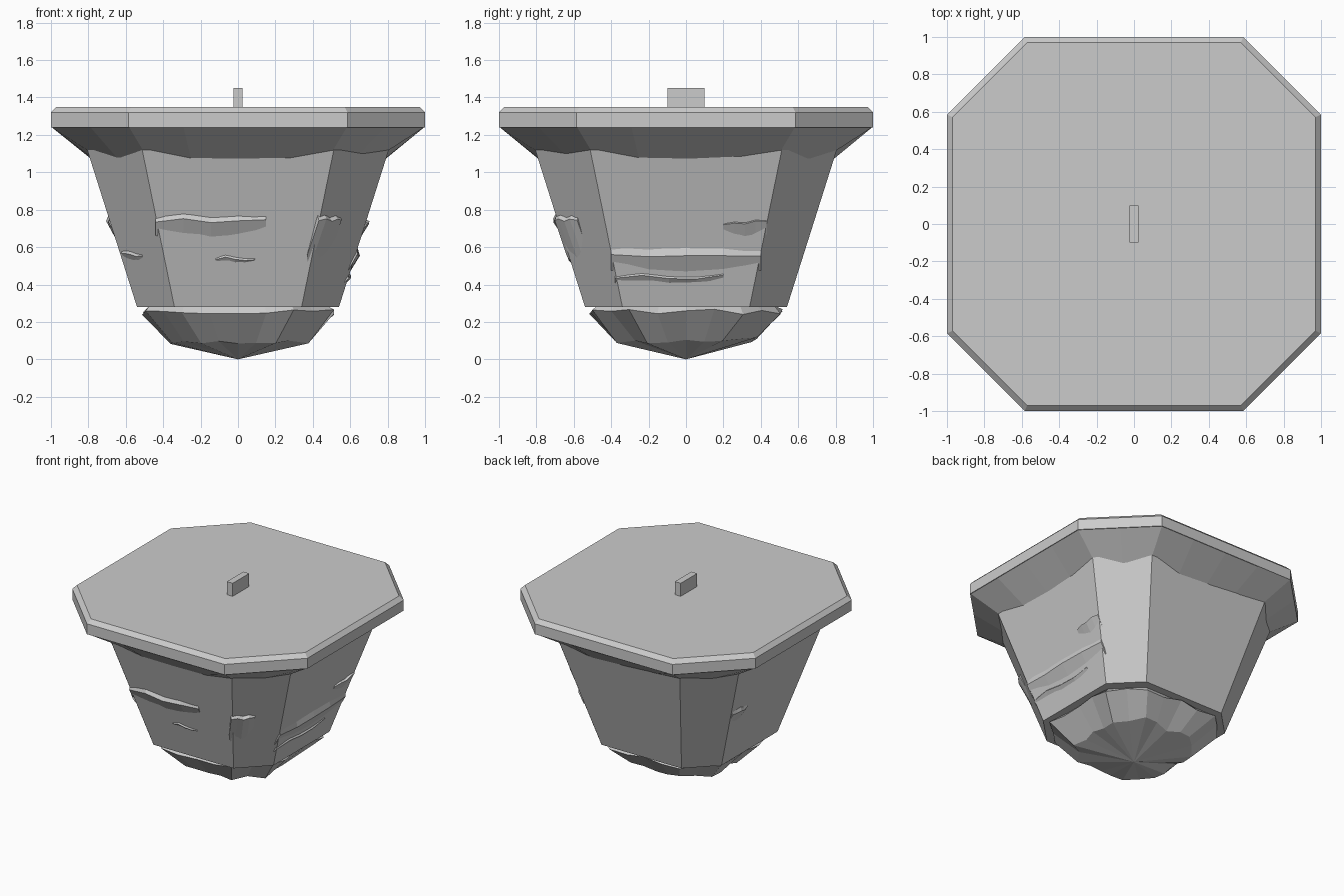
import bpy, bmesh, math, random
from mathutils import Vector, Matrix

if "Cube" in bpy.data.objects:
    bpy.data.objects.remove(bpy.data.objects["Cube"])

random.seed(4)


def oct_ring(w, c, z, long_div=1, short_div=1):
    """Octagon of half width w and long-side half length c, sides optionally split."""
    corners = [(w, -c), (w, c), (c, w), (-c, w), (-w, c), (-w, -c), (-c, -w), (c, -w)]
    out = []
    for i, a in enumerate(corners):
        b = corners[(i + 1) % 8]
        n = long_div if i % 2 == 0 else short_div
        for k in range(n):
            t = k / n
            out.append(Vector((a[0] + (b[0] - a[0]) * t, a[1] + (b[1] - a[1]) * t, z)))
    return out


def make_object(name, bm):
    bmesh.ops.recalc_face_normals(bm, faces=bm.faces)
    me = bpy.data.meshes.new(name)
    bm.to_mesh(me)
    bm.free()
    ob = bpy.data.objects.new(name, me)
    bpy.context.collection.objects.link(ob)
    return ob


def loft(name, rings, tip=None):
    """Skin equal-sized rings from bottom to top; close with a tip or a cap."""
    bm = bmesh.new()
    vs = [[bm.verts.new(p) for p in r] for r in rings]
    n = len(vs[0])
    for lo, hi in zip(vs, vs[1:]):
        for i in range(n):
            j = (i + 1) % n
            bm.faces.new((lo[i], lo[j], hi[j], hi[i]))
    if tip is None:
        bm.faces.new(vs[0])
    else:
        t = bm.verts.new(tip)
        for i in range(n):
            bm.faces.new((vs[0][i], vs[0][(i + 1) % n], t))
    bm.faces.new(vs[-1])
    return make_object(name, bm)


def body_w(z):
    return 0.54 + (z - 0.28) * 0.317


def body_c(z):
    return 0.34 + (z - 0.28) * 0.205


# Bevelled octagonal top slab
loft("top_slab", [oct_ring(1, 0.585, 1.24), oct_ring(1, 0.585, 1.32), oct_ring(0.97, 0.57, 1.35)])

# Small upright peg on the slab
bm = bmesh.new()
bmesh.ops.create_cube(bm, size=1, matrix=Matrix.Translation((0, 0, 1.4)) @ Matrix.Diagonal((0.05, 0.2, 0.1, 1)))
make_object("peg", bm)

# Tapered octagonal body
loft("body", [oct_ring(body_w(z), body_c(z), z) for z in (0.28, 1.22)])

# Rough rock collar flaring from the body to the slab
low = oct_ring(0.77, 0.495, 1.075, 4, 2)
for i, p in enumerate(low):
    at_corner = i % 6 in (0, 4)
    p.z += 0.02 if at_corner else random.uniform(-0.022, 0.006)
loft("rock_collar", [low, oct_ring(0.995, 0.582, 1.24, 4, 2)])

# Rough rock base coming to a point
upper = oct_ring(0.475, 0.29, 0.285, 4, 2)
rim = oct_ring(0.505, 0.30, 0.255, 4, 2)
lower = oct_ring(0.365, 0.20, 0.10, 4, 2)
for r, amt in ((rim, 0.025), (lower, 0.04)):
    for p in r:
        s = 1 + random.uniform(-amt, amt)
        p.x *= s
        p.y *= s
        p.z += random.uniform(-0.018, 0.018)
loft("rock_base", [lower, rim, upper], (0, 0, 0))


# Rock ledges breaking through the body sides
def ledge(name, side, u0, u1, z_top, z_edge, z_low, out, n=5):
    """Wedge on body side number `side` (45 degree steps from +x), spanning u0..u1."""
    a = math.radians(45 * side)
    normal = Vector((math.cos(a), math.sin(a), 0))
    along = Vector((-math.sin(a), math.cos(a), 0))

    def point(u, z, d):
        w = body_w(z)
        if side % 2:
            w = (w + body_c(z)) / math.sqrt(2)
        return normal * (w + d) + along * u + Vector((0, 0, z))

    bm = bmesh.new()
    rows = []
    for i in range(n):
        t = i / (n - 1)
        u = u0 + (u1 - u0) * t
        bulge = math.sin(math.pi * (0.12 + 0.76 * t))
        j = random.uniform(-0.012, 0.012)
        low_z = z_edge + (z_low - z_edge) * (0.45 + 0.55 * bulge)
        rows.append([bm.verts.new(point(u, z_top + j, -0.012)),
                     bm.verts.new(point(u, z_edge + j, out * bulge)),
                     bm.verts.new(point(u, low_z, -0.012))])
    for p, q in zip(rows, rows[1:]):
        for k in range(3):
            bm.faces.new((p[k], q[k], q[(k + 1) % 3], p[(k + 1) % 3]))
    bm.faces.new(rows[0])
    bm.faces.new(rows[-1])
    make_object(name, bm)


ledges = [
    ("front_upper", 6, -0.44, 0.15, 0.78, 0.74, 0.62, 0.025),
    ("front_lower", 6, -0.12, 0.09, 0.56, 0.535, 0.50, 0.01),
    ("right_upper", 0, 0.20, 0.43, 0.74, 0.73, 0.62, 0.02),
    ("right_middle", 0, -0.40, 0.40, 0.62, 0.56, 0.43, 0.025),
    ("right_lower", 0, -0.38, 0.20, 0.46, 0.44, 0.39, 0.014),
    ("front_right_corner", 7, -0.19, -0.02, 0.77, 0.74, 0.45, 0.025),
    ("front_left_corner", 5, -0.15, 0.0, 0.59, 0.56, 0.50, 0.012),
    ("back_left", 4, -0.42, -0.24, 0.77, 0.73, 0.60, 0.02),
]
for name, *spec in ledges:
    ledge(name + "_ledge", *spec)
